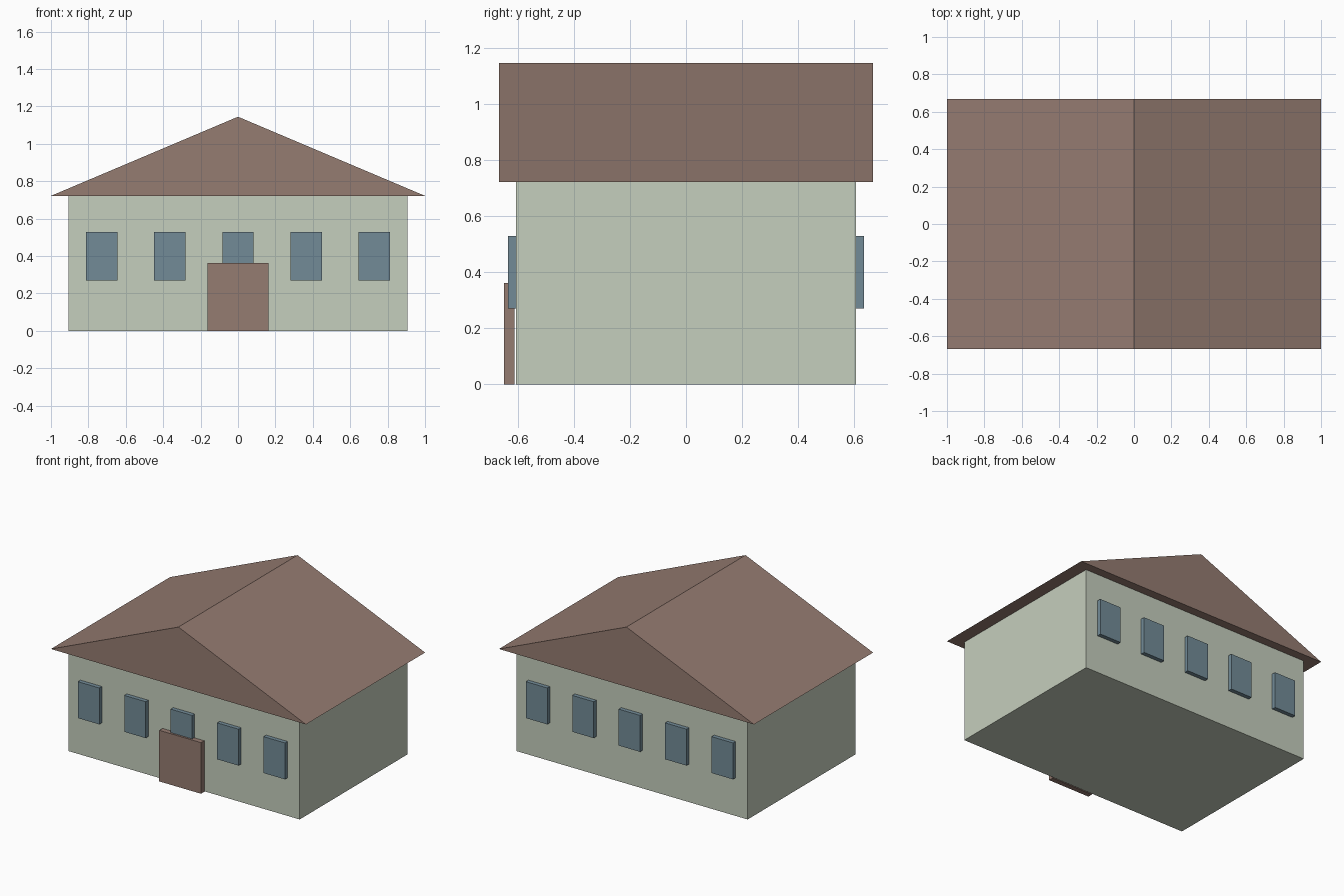
import bpy
import bmesh

cube = bpy.data.objects.get("Cube")
if cube:
    bpy.data.objects.remove(cube, do_unlink=True)


def make_material(name, r, g, b):
    mat = bpy.data.materials.new(name)
    mat.use_nodes = True
    color = (r, g, b, 1)
    mat.diffuse_color = color
    mat.node_tree.nodes["Principled BSDF"].inputs["Base Color"].default_value = color
    return mat


wall_green = make_material("pale sage green", 0.56, 0.62, 0.51)
roof_brown = make_material("dusty brown", 0.30, 0.20, 0.165)
glass_blue = make_material("slate blue", 0.17, 0.26, 0.31)


def add_object(name, bm, mat):
    bmesh.ops.recalc_face_normals(bm, faces=bm.faces)
    mesh = bpy.data.meshes.new(name)
    bm.to_mesh(mesh)
    bm.free()
    mesh.materials.append(mat)
    obj = bpy.data.objects.new(name, mesh)
    bpy.context.collection.objects.link(obj)
    return obj


def add_box(name, xs, ys, zs, mat):
    """Box spanning the given (min, max) range on each axis."""
    bm = bmesh.new()
    bmesh.ops.create_cube(bm, size=1)
    for v in bm.verts:
        v.co = [lo + (c + 0.5) * (hi - lo) for c, (lo, hi) in zip(v.co, (xs, ys, zs))]
    return add_object(name, bm, mat)


def add_prism(name, profile, y0, y1, mat):
    """Extrude an x-z profile along y."""
    bm = bmesh.new()
    face = bm.faces.new([bm.verts.new((x, y0, z)) for x, z in profile])
    result = bmesh.ops.extrude_face_region(bm, geom=[face])
    for item in result["geom"]:
        if isinstance(item, bmesh.types.BMVert):
            item.co.y = y1
    return add_object(name, bm, mat)


# House body and gable roof
wall_y, eave_z = 0.605, 0.722
add_box("walls", (-0.907, 0.907), (-wall_y, wall_y), (0, eave_z), wall_green)
add_prism("gable_roof", [(-1, eave_z), (1, eave_z), (0, 1.145)], -0.667, 0.667, roof_brown)

# Front door, standing just proud of the wall
add_box("front_door", (-0.164, 0.164), (-0.648, -0.612), (0, 0.362), roof_brown)

# Five windows on the front and five on the back
for side, sign in (("front", -1), ("back", 1)):
    ys = sorted((sign * wall_y, sign * 0.634))
    for i in range(5):
        x = (i - 2) * 0.364
        add_box(f"{side}_window_{i + 1}", (x - 0.084, x + 0.084), ys, (0.27, 0.528), glass_blue)
